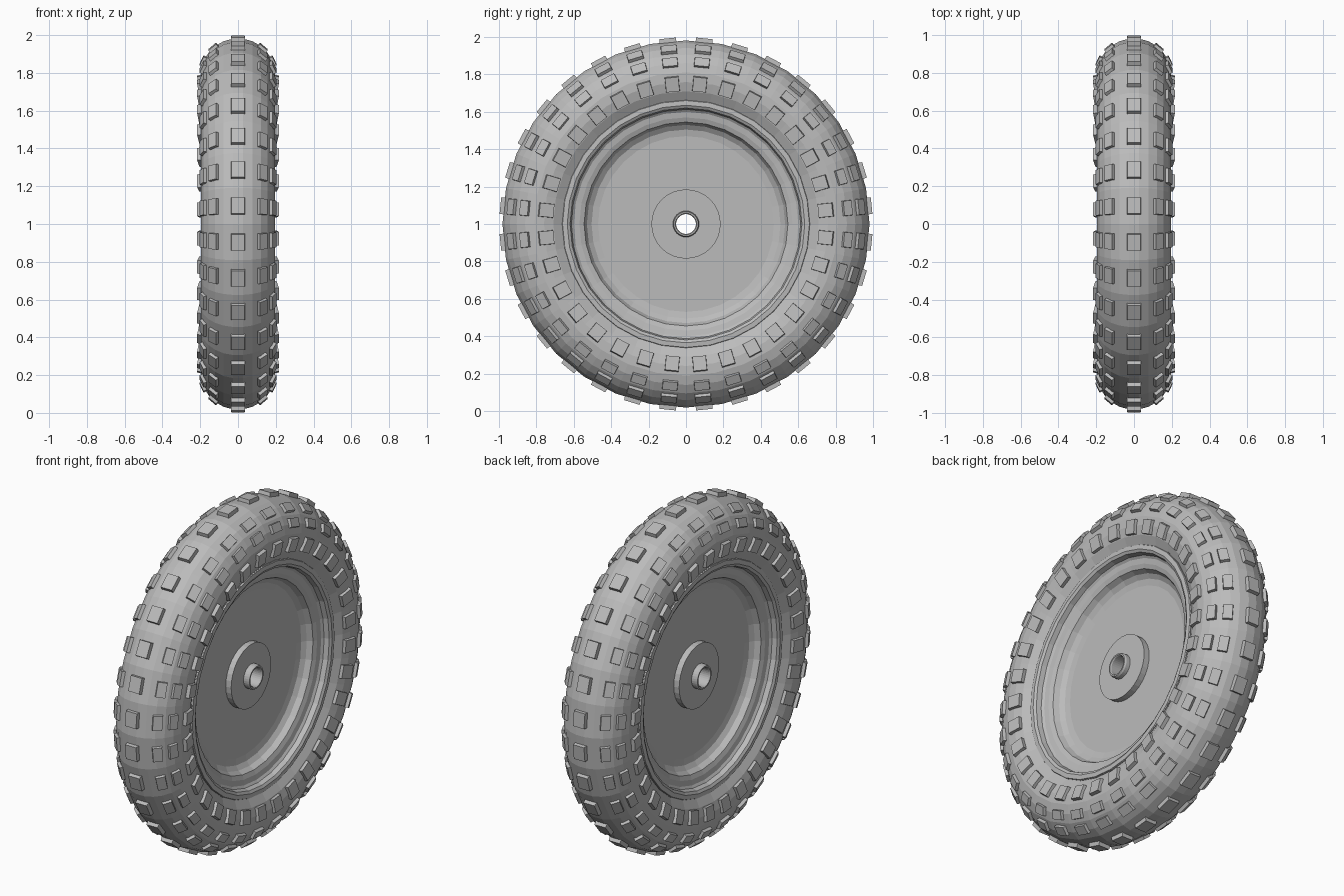
import bpy, bmesh
from math import sin, cos, pi, radians
from mathutils import Matrix, Vector

cube = bpy.data.objects.get("Cube")
if cube:
    bpy.data.objects.remove(cube, do_unlink=True)

SEG = 32               # sides of the wheel and lugs per row
TYRE_R, TUBE_R = 0.785, 0.198
AXLE = Vector((0, 0, 1))

grey = bpy.data.materials.new("plain grey")
grey.use_nodes = True
grey.diffuse_color = (0.5, 0.5, 0.5, 1)
grey.node_tree.nodes["Principled BSDF"].inputs["Base Color"].default_value = (0.5, 0.5, 0.5, 1)


def finish(name, bm):
    bmesh.ops.recalc_face_normals(bm, faces=bm.faces)
    mesh = bpy.data.meshes.new(name)
    bm.to_mesh(mesh)
    bm.free()
    mesh.materials.append(grey)
    obj = bpy.data.objects.new(name, mesh)
    obj.location = AXLE
    bpy.context.collection.objects.link(obj)
    return obj


def lathe(name, profile):
    """Spin a closed (x, radius) outline around the axle."""
    bm = bmesh.new()
    rings = []
    for i in range(SEG):
        a = 2 * pi * i / SEG
        rings.append([bm.verts.new((x, r * sin(a), r * cos(a))) for x, r in profile])
    n = len(profile)
    for i in range(SEG):
        p, q = rings[i], rings[(i + 1) % SEG]
        for j in range(n):
            k = (j + 1) % n
            bm.faces.new((p[j], p[k], q[k], q[j]))
    return finish(name, bm)


def both_sides(half):
    """Mirror a half outline to the other side of the wheel."""
    return half + [(-x, r) for x, r in reversed(half)]


# Tyre: round section, open at the bead
arc = [radians(7.5 + 15 * i) for i in range(9)]
tyre_half = [(TUBE_R * sin(a), TYRE_R + TUBE_R * cos(a)) for a in arc]
tyre_half += [(0.162, 0.665), (0.15, 0.64)]
lathe("tyre", both_sides(tyre_half[::-1])[::-1])

# Rim with stepped lip running down to a flat web, open in the middle for the axle
rim_half = [(0.15, 0.668), (0.165, 0.66), (0.167, 0.635), (0.158, 0.62), (0.13, 0.613),
            (0.12, 0.60), (0.115, 0.57), (0.105, 0.545), (0.075, 0.53),
            (0.057, 0.505), (0.05, 0.47), (0.05, 0.06)]
lathe("rim", both_sides(rim_half))

# Hub plate and axle sleeve
lathe("hub_plate", both_sides([(0.085, 0.185), (0.085, 0.06)]))
lathe("axle_sleeve", both_sides([(0.11, 0.07), (0.12, 0.065), (0.12, 0.057), (0.113, 0.053)]))


def lug_row(name, angle, across, along, height):
    """A ring of tapered blocks at an angle around the tyre section."""
    bm = bmesh.new()
    x = TUBE_R * sin(angle)
    r = TYRE_R + TUBE_R * cos(angle)
    for i in range(SEG):
        turn = Matrix.Rotation(2 * pi * (i + 0.5) / SEG, 4, 'X')
        place = turn @ Matrix.Translation((x, 0, r * cos(pi / SEG))) @ Matrix.Rotation(angle, 4, 'Y')
        block = bmesh.ops.create_cube(bm, size=1)["verts"]
        for v in block:
            top = v.co.z > 0
            taper = 0.94 if top else 1
            v.co = place @ Vector((v.co.x * across * taper, v.co.y * along * taper,
                                   height if top else -0.015))
    return finish(name, bm)


# Tread lugs: one centre row, three rows each side
lug_row("centre_lugs", 0, 0.076, 0.092, 0.019)
for side, label in ((1, "left"), (-1, "right")):
    lug_row(label + "_shoulder_lugs", side * radians(40), 0.055, 0.088, 0.015)
    lug_row(label + "_upper_side_lugs", side * radians(65), 0.052, 0.084, 0.015)
    lug_row(label + "_lower_side_lugs", side * radians(99), 0.082, 0.076, 0.015)
